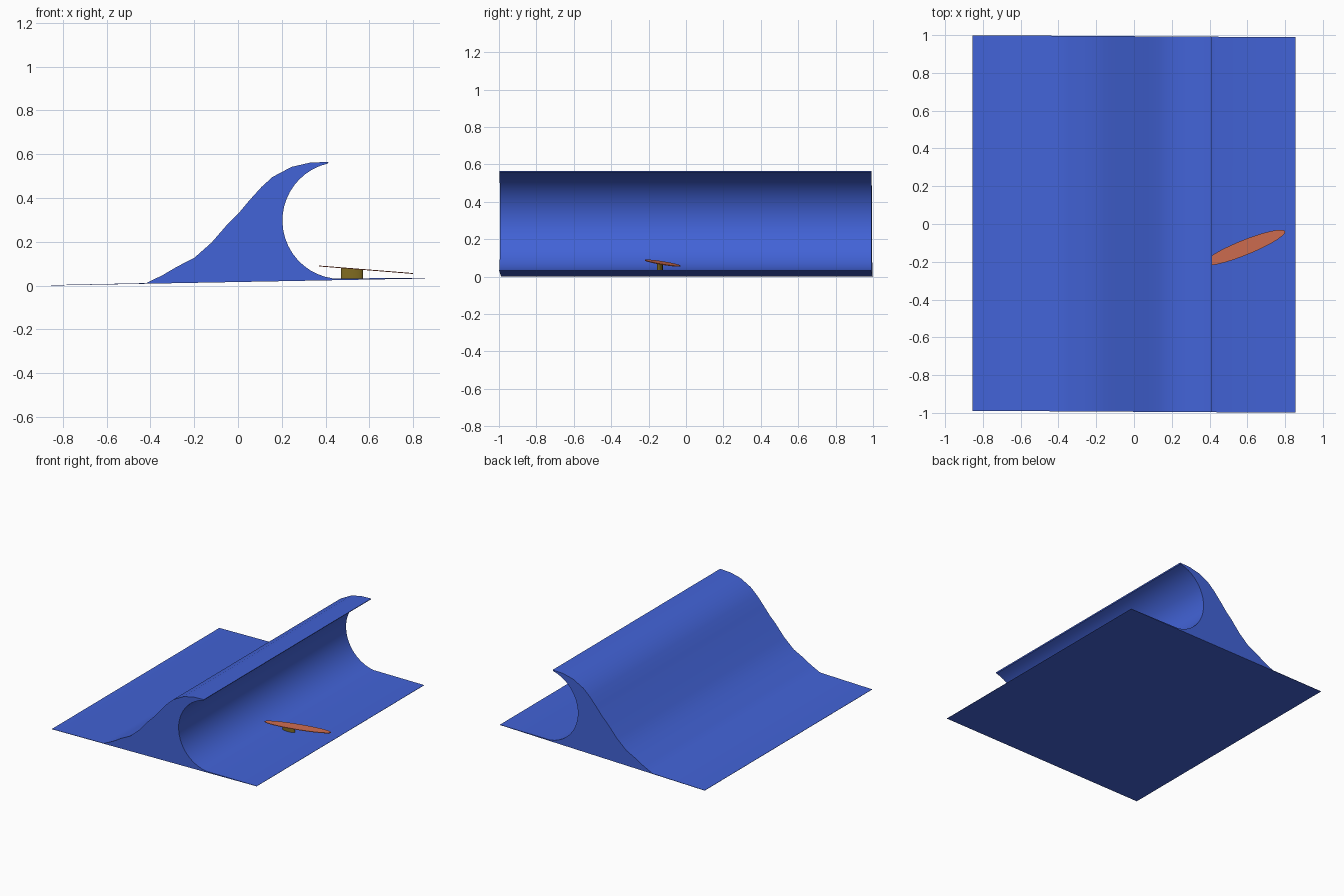
import bpy, bmesh
from math import sin, cos, radians, pi

if "Cube" in bpy.data.objects:
    bpy.data.objects.remove(bpy.data.objects["Cube"])


def material(name, rgb):
    m = bpy.data.materials.new(name)
    m.diffuse_color = (*rgb, 1)
    m.use_nodes = True
    m.node_tree.nodes["Principled BSDF"].inputs["Base Color"].default_value = m.diffuse_color
    return m


def make_prism(name, bottom, top, mat, smooth_angle=30):
    """Solid joining two matching loops of points."""
    bm = bmesh.new()
    a = [bm.verts.new(p) for p in bottom]
    b = [bm.verts.new(p) for p in top]
    n = len(a)
    bm.faces.new(a)
    bm.faces.new(b)
    for i in range(n):
        j = (i + 1) % n
        bm.faces.new((a[i], a[j], b[j], b[i]))
    bmesh.ops.recalc_face_normals(bm, faces=bm.faces)
    bmesh.ops.triangulate(bm, faces=[f for f in bm.faces if len(f.verts) > 4])
    me = bpy.data.meshes.new(name)
    bm.to_mesh(me)
    bm.free()
    ob = bpy.data.objects.new(name, me)
    bpy.context.collection.objects.link(ob)
    me.materials.append(mat)
    bpy.context.view_layer.objects.active = ob
    ob.select_set(True)
    bpy.ops.object.shade_smooth_by_angle(angle=radians(smooth_angle))
    ob.select_set(False)
    return ob


def ellipse(cx, cy, a, b, turn, n):
    pts = []
    for i in range(n):
        t = 2 * pi * i / n
        u, v = a * cos(t), b * sin(t)
        pts.append((cx + u * cos(turn) - v * sin(turn),
                    cy + u * sin(turn) + v * cos(turn)))
    return pts


def sea_z(x):
    return 0.0175 + 0.0185 * x


def board_z(x):
    return 0.072 - 0.08 * (x - 0.585)


blue = material("water_blue", (0.055, 0.125, 0.68))
orange = material("board_orange", (0.62, 0.15, 0.08))
olive = material("fin_olive", (0.22, 0.15, 0.015))

# Wave: sloping back, overhanging lip, round hollow face, thin flat sea
back = [(-0.855, 0.002), (-0.42, 0.011), (-0.345, 0.047), (-0.277, 0.087),
        (-0.2, 0.126), (-0.12, 0.197), (-0.048, 0.28), (0, 0.327),
        (0.053, 0.39), (0.107, 0.45), (0.158, 0.496), (0.245, 0.542),
        (0.327, 0.561), (0.414, 0.565)]
hollow = []
for i in range(21):
    t = radians(103 + (262 - 103) * i / 20)
    hollow.append((0.47 + 0.267 * cos(t), 0.297 + 0.267 * sin(t)))
profile = back + hollow + [(0.855, 0.034), (0.855, 0.032), (-0.855, 0)]
ends = [[(x, side * 0.994 - 0.006 * x, z) for x, z in profile] for side in (-1, 1)]
make_prism("wave", ends[0], ends[1], blue)

# Surfboard: thin tilted ellipse
board = ellipse(0.585, -0.125, 0.2315, 0.04, radians(22), 48)
make_prism("surfboard",
           [(x, y, board_z(x) - 0.002) for x, y in board],
           [(x, y, board_z(x) + 0.002) for x, y in board], orange)

# Fin below the board, reaching the water
fin = ellipse(0.52, -0.14, 0.05, 0.016, 0, 24)
make_prism("fin",
           [(x, y, sea_z(x) + 0.002) for x, y in fin],
           [(x, y, board_z(x)) for x, y in fin], olive)
